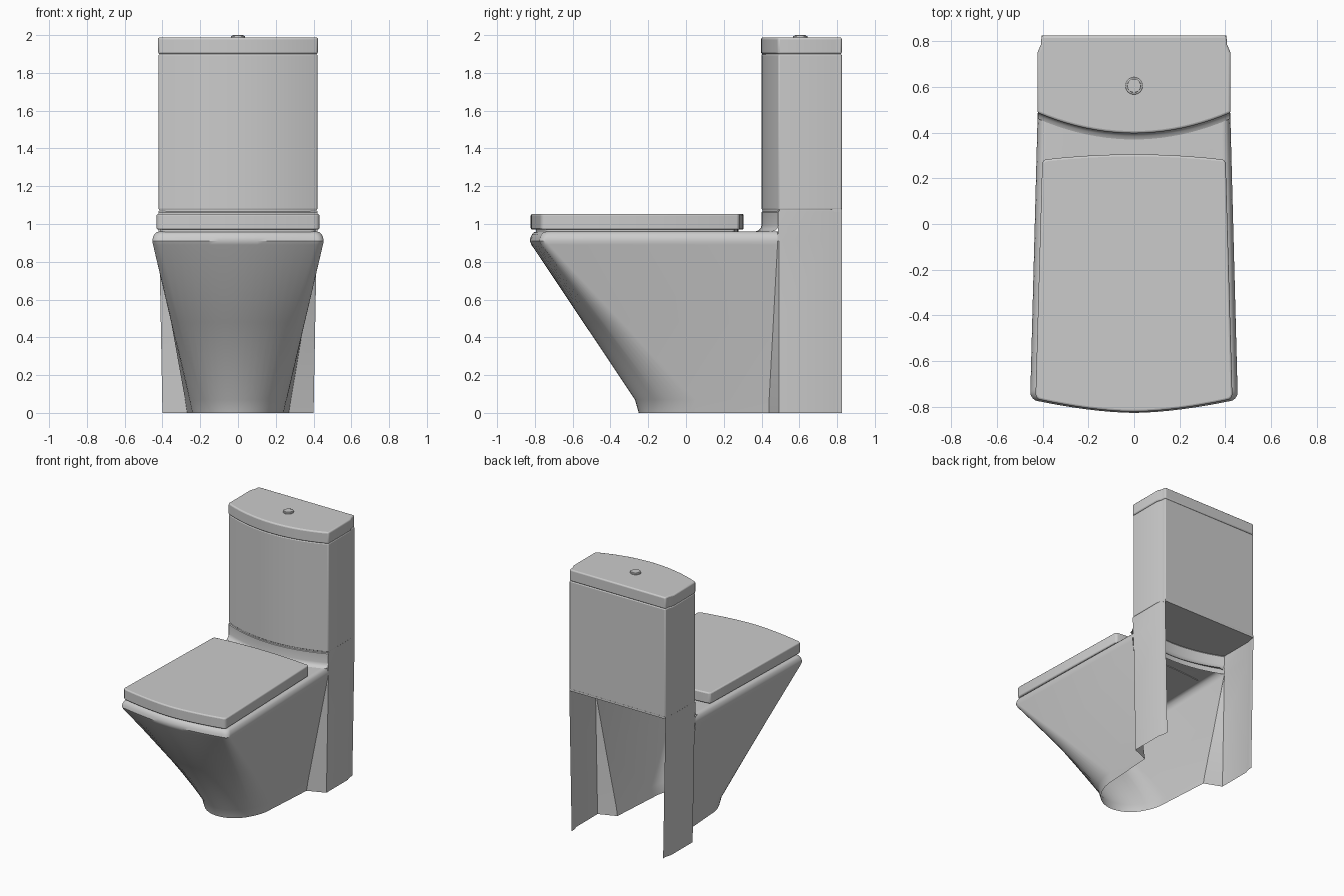
import bpy, bmesh, math

if "Cube" in bpy.data.objects:
    bpy.data.objects.remove(bpy.data.objects["Cube"])

ceramic = bpy.data.materials.new("grey_ceramic")
ceramic.diffuse_color = (0.60, 0.60, 0.60, 1)
ceramic.use_nodes = True
ceramic.node_tree.nodes["Principled BSDF"].inputs["Base Color"].default_value = ceramic.diffuse_color


def finish(name, bm, bevel=0.0, mirror=False):
    me = bpy.data.meshes.new(name)
    bm.to_mesh(me)
    bm.free()
    me.materials.append(ceramic)
    ob = bpy.data.objects.new(name, me)
    bpy.context.collection.objects.link(ob)
    if mirror:
        ob.modifiers.new("mirror", 'MIRROR')
    if bevel:
        b = ob.modifiers.new("bevel", 'BEVEL')
        b.width, b.segments, b.limit_method = bevel, 3, 'ANGLE'
        b.angle_limit = math.radians(40)
    bpy.ops.object.select_all(action='DESELECT')
    ob.select_set(True)
    bpy.context.view_layer.objects.active = ob
    bpy.ops.object.shade_smooth_by_angle(angle=math.radians(35))
    return ob


def loft(bm, rings):
    """Open strips between rings of (x, y, z) points; returns the vertex rings."""
    vr = [[bm.verts.new(p) for p in r] for r in rings]
    for a, b in zip(vr, vr[1:]):
        for i in range(len(a) - 1):
            bm.faces.new((a[i], a[i + 1], b[i + 1], b[i]))
    return vr


def prism(name, outline, z0, z1, bevel):
    bm = bmesh.new()
    base = bm.faces.new([bm.verts.new((x, y, z0)) for x, y in outline])
    top = bmesh.ops.extrude_face_region(bm, geom=[base])["geom"]
    bmesh.ops.translate(bm, vec=(0, 0, z1 - z0),
                        verts=[v for v in top if isinstance(v, bmesh.types.BMVert)])
    bmesh.ops.recalc_face_normals(bm, faces=bm.faces)
    return finish(name, bm, bevel)


def both(half):
    """Mirror a half outline that starts on the centre line at the front."""
    return [(-p[0], *p[1:]) for p in reversed(half[1:])] + half


def lerp(a, b, t):
    return a + (b - a) * t


# Bowl cross-section: rounded foot blending into a squared rim
def bowl_half(z, inset=0.0):
    t = min(max((z - 0.07) / 0.83, -0.08), 1)
    ry = 0.32 if z > 0.01 else 0.30
    half = []
    for i in range(15):
        if i <= 8:
            x = 0.41 * i / 8
            top, ang = (x, -0.825 + 0.05 * (i / 8) ** 1.7), math.radians(55) * i / 8
        else:
            c = math.radians(90) * (i - 8) / 6
            top = (0.41 + 0.042 * math.sin(c), -0.735 - 0.04 * math.cos(c))
            ang = math.radians(55 + 35 * (i - 8) / 6)
        foot = (0.258 * math.sin(ang), 0.05 - ry * math.cos(ang))
        half.append((lerp(foot[0], top[0], t), lerp(foot[1], top[1], max(t, 0))))
    half.append((lerp(0.28, 0.42, t), lerp(0.44, 0.485, max(t, 0))))
    s, sy = 1 - inset / 0.45, 1 - inset / 1.31
    return [(x * s, 0.485 - (0.485 - y) * sy, z) for x, y in half]


def front_arc(hw, y0, n=10):
    return [(hw * i / n, y0 + 0.09 * (i / n) ** 2) for i in range(n + 1)]


# Hollow bowl with a softly rounded rim and a flat deck
bm = bmesh.new()
levels = [(0, 0), (0.07, 0), (0.48, 0), (0.89, 0), (0.91, -0.002), (0.93, 0.002),
          (0.946, 0.01), (0.956, 0.02), (0.96, 0.035)]
vr = loft(bm, [both(bowl_half(z, i)) for z, i in levels])
arc = [bm.verts.new((x, y, 0.96)) for x, y in reversed(both(front_arc(0.38, 0.40)))]
bm.faces.new(vr[-1] + arc)
finish("bowl", bm)


# Pedestal side walls flaring out of the bowl, open at the back
def pedestal_ring(z):
    px = lerp(0.40, 0.42, z / 1.07)
    start = bowl_half(z)[-1][:2] if z < 0.93 else (px, 0.486)
    pts = [start, (px, 0.492), (px, 0.75), (px - 0.012, 0.785), (px - 0.015, 0.825)]
    return [(x, y, z) for x, y in pts]


bm = bmesh.new()
loft(bm, [pedestal_ring(z) for z in (0, 0.07, 0.48, 0.91, 0.96, 1.07)])
finish("pedestal_wall", bm, mirror=True)

# Curved riser from the deck to the tank shelf, with a fillet at its foot
bm = bmesh.new()
riser = [(0.92, 0), (0.959, 0), (0.961, -0.03), (0.967, -0.015), (0.98, -0.004),
         (0.995, 0), (1.062, 0), (1.07, 0.008)]
loft(bm, [[(x, y + d, z) for x, y in both(front_arc(0.42, 0.40))] for z, d in riser])
finish("riser", bm)


def tank_outline(grow):
    half = front_arc(0.42 + grow, 0.40 - grow)
    return both(half + [(0.42 + grow, 0.75), (0.408, 0.785), (0.405, 0.825)])


# Tank with lid and flush button
prism("tank_shelf", tank_outline(-0.004), 1.064, 1.08, 0)
prism("tank", tank_outline(0), 1.075, 1.90, 0.007)
prism("tank_lid", tank_outline(0.003), 1.90, 1.988, 0.01)
for name, r, z1 in (("button_ring", 0.038, 1.996), ("button", 0.03, 2.0)):
    prism(name, [(r * math.cos(a * math.pi / 16), 0.605 + r * math.sin(a * math.pi / 16))
                 for a in range(32)], 1.98, z1, 0.003)


# Seat cover with bowed front and back edges, resting on a thin pad
def seat_outline(s):
    half = [(0.40 * i / 8, -0.822 + 0.05 * (i / 8) ** 1.7) for i in range(9)]
    half += [(0.405 + 0.026 * math.sin(a), -0.745 - 0.026 * math.cos(a))
             for a in (math.radians(d) for d in (30, 60, 90))]
    half += [(0.402, 0.268), (0.395, 0.28)]
    half += [(0.385 * i / 8, 0.305 - 0.022 * (i / 8) ** 2) for i in range(8, -1, -1)]
    left = [(-x, y) for x, y in reversed(half[1:-1])]
    return [(x * s, (y + 0.26) * s - 0.26) for x, y in half + left]


prism("seat_pad", seat_outline(0.95), 0.955, 0.975, 0)
prism("seat_cover", seat_outline(1), 0.97, 1.053, 0.009)
